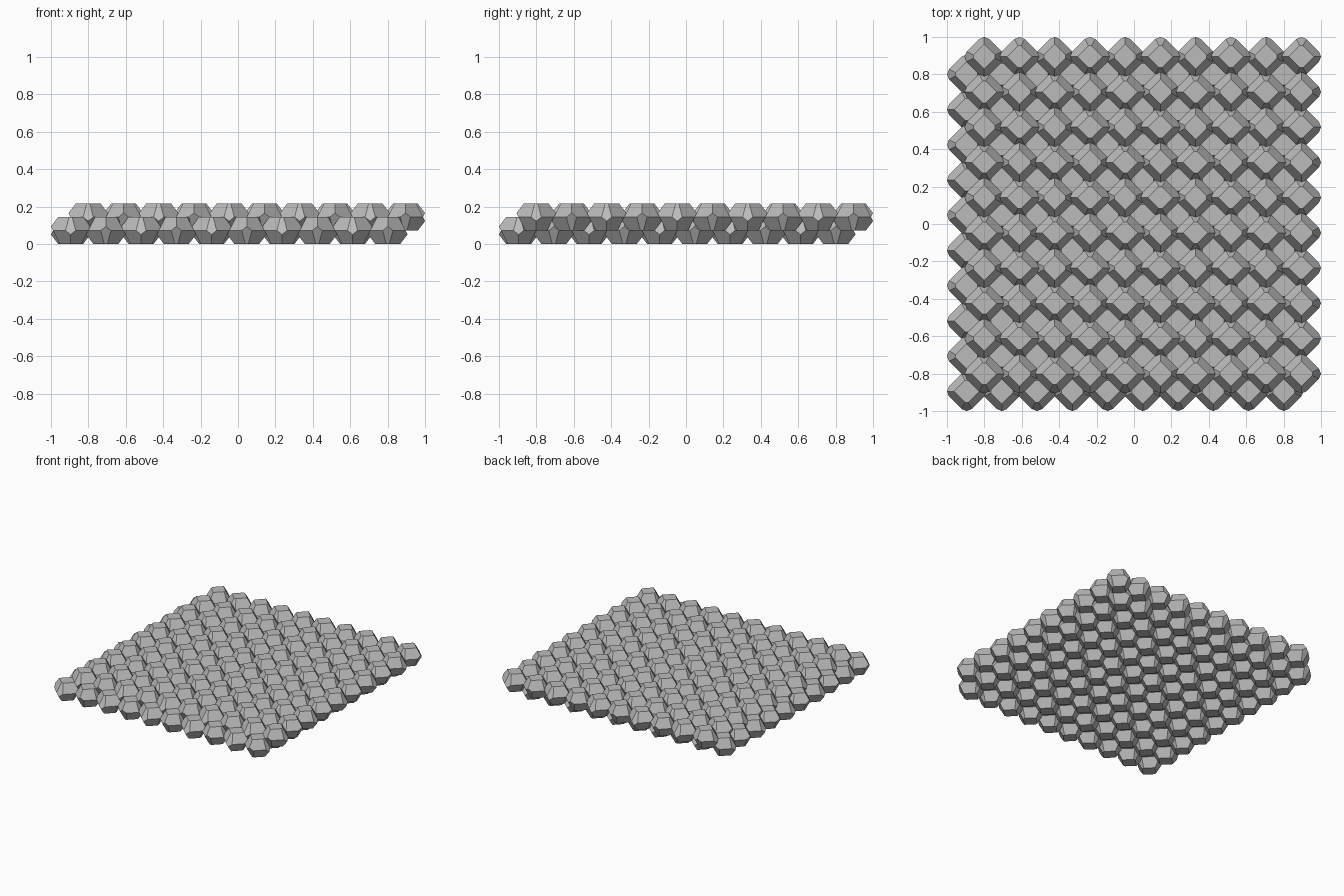
import bpy, bmesh, math
from mathutils import Vector, Matrix

cube = bpy.data.objects.get("Cube")
if cube:
    bpy.data.objects.remove(cube, do_unlink=True)

COUNT = 10          # cells along each side of a layer
PITCH = 0.1884      # spacing between neighbouring cells
HEIGHT = 0.1435     # height of one cell
TILT = 0.5          # lean of the side faces

stone = bpy.data.materials.new("light_grey")
stone.use_nodes = True
grey = (0.5, 0.5, 0.5, 1)
stone.diffuse_color = grey
stone.node_tree.nodes["Principled BSDF"].inputs["Base Color"].default_value = grey


def cut(bm, point, normal):
    """Slice away everything beyond a plane and close the hole."""
    bmesh.ops.bisect_plane(bm, geom=bm.verts[:] + bm.edges[:] + bm.faces[:],
                           dist=1e-6, plane_co=point, plane_no=normal,
                           clear_outer=True)
    rim = [e for e in bm.edges if e.is_boundary]
    if rim:
        bmesh.ops.holes_fill(bm, edges=rim)


def make_cell():
    """One fourteen-sided cell: hexagons above and below, pentagons around."""
    bm = bmesh.new()
    bmesh.ops.create_cube(bm, size=1)
    bmesh.ops.scale(bm, vec=(0.4, 0.4, HEIGHT), verts=bm.verts)
    half = PITCH / 2
    for s in (-1, 1):
        # Side faces lean out along x and in along y
        cut(bm, Vector((s * half, 0, 0)), Vector((s, 0, -TILT)))
        cut(bm, Vector((0, s * half, 0)), Vector((0, s, TILT)))
        # Sloping corner faces lie midway to the cells of the next layer
        for t in (-1, 1):
            for u in (-1, 1):
                n = Vector((s * half, t * half, u * HEIGHT / 2))
                cut(bm, n / 2, n)
    bmesh.ops.remove_doubles(bm, verts=bm.verts, dist=1e-5)
    bmesh.ops.recalc_face_normals(bm, faces=bm.faces)
    mesh = bpy.data.meshes.new("cell")
    bm.to_mesh(mesh)
    bm.free()
    return mesh


def make_layer(name, cell, shift, z, phase):
    """A square grid of cells, every other one given a quarter turn."""
    bm = bmesh.new()
    for i in range(COUNT):
        for j in range(COUNT):
            x = (i - (COUNT - 1) / 2) * PITCH + shift
            y = (j - (COUNT - 1) / 2) * PITCH + shift
            old = len(bm.verts)
            bm.from_mesh(cell)
            bm.verts.ensure_lookup_table()
            turn = Matrix.Rotation(math.pi / 2 * ((i + j + phase) % 2), 4, "Z")
            bmesh.ops.transform(bm, verts=bm.verts[old:],
                                matrix=Matrix.Translation((x, y, z)) @ turn)
    mesh = bpy.data.meshes.new(name)
    bm.to_mesh(mesh)
    bm.free()
    mesh.materials.append(stone)
    bpy.context.collection.objects.link(bpy.data.objects.new(name, mesh))


cell = make_cell()
make_layer("lower_cell_layer", cell, -PITCH / 4, HEIGHT / 2, 0)
make_layer("upper_cell_layer", cell, PITCH / 4, HEIGHT, 0)
bpy.data.meshes.remove(cell)
